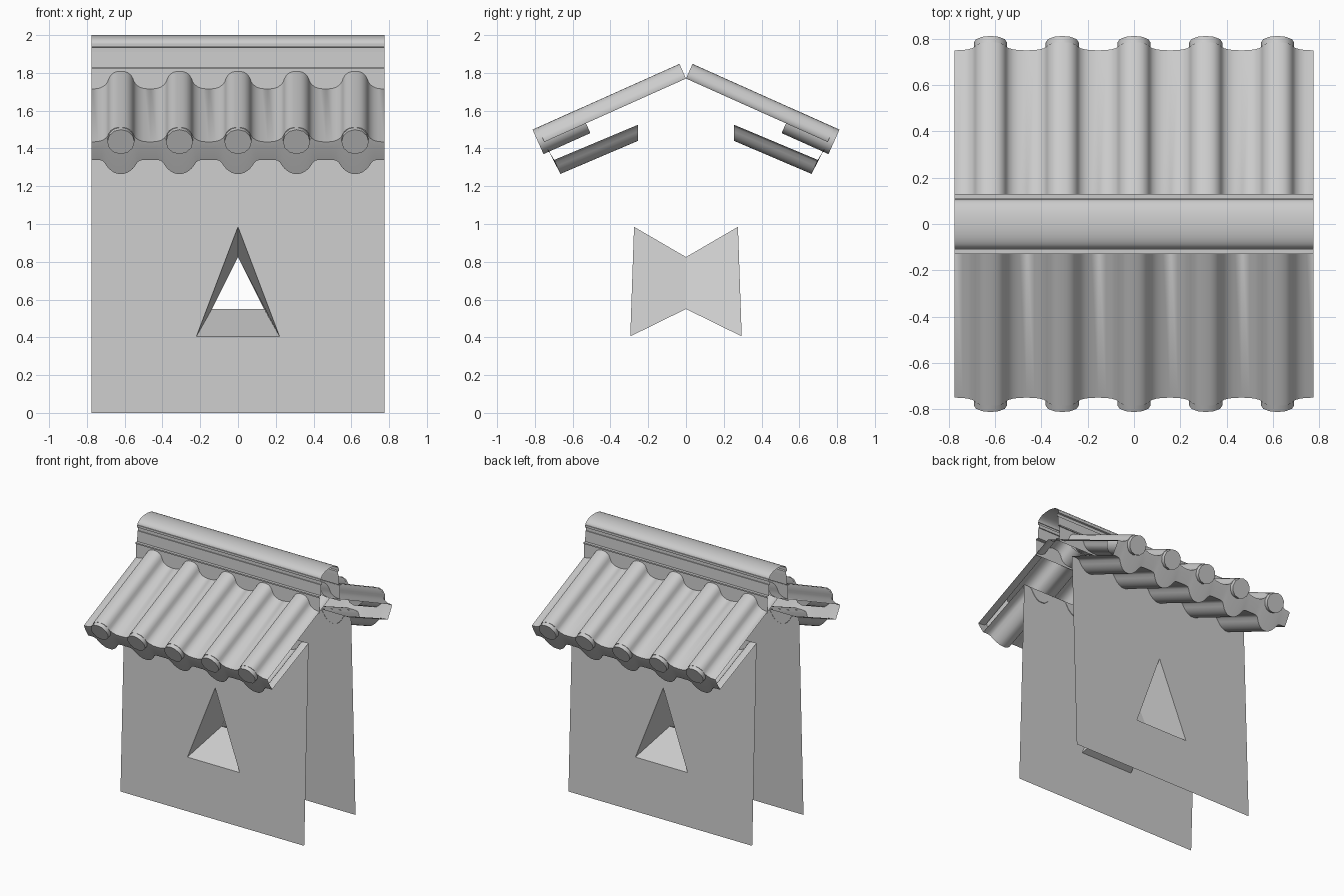
import bpy
from math import cos, sin, pi, radians

if "Cube" in bpy.data.objects:
    bpy.data.objects.remove(bpy.data.objects["Cube"])

HALF = 0.775            # half length of the wall section
PITCH = 0.31            # spacing of the tile rolls
ROLLS = [i * PITCH for i in range(-2, 3)]
CA, SA = 0.9126, 0.4088  # roof slope (about 24 degrees)


def make(name, verts, faces, smooth=True):
    """Mesh for the front half, mirrored to the back."""
    me = bpy.data.meshes.new(name)
    me.from_pydata(verts, [], faces)
    me.update()
    ob = bpy.data.objects.new(name, me)
    bpy.context.collection.objects.link(ob)
    if smooth:
        for p in me.polygons:
            p.use_smooth = True
        me.set_sharp_from_angle(angle=radians(35))
    mod = ob.modifiers.new("front_to_back", 'MIRROR')
    mod.use_axis = (False, True, False)
    return ob


def sheet(name, rows):
    """Surface lofted through rows of points."""
    n = len(rows[0])
    faces = [(i * n + j, (i + 1) * n + j, (i + 1) * n + j + 1, i * n + j + 1)
             for i in range(len(rows) - 1) for j in range(n - 1)]
    return make(name, [p for r in rows for p in r], faces)


def slope(x, s, n):
    """s runs down the front roof slope, n is height above it."""
    return (x, -(s * CA + n * SA), 1.77 - s * SA + n * CA)


def wave(half):
    """Repeat a symmetric half profile (x, n) at every roll."""
    full = [(-x, n) for x, n in half] + [(x, n) for x, n in half[-2::-1]]
    out = []
    for k, c in enumerate(ROLLS):
        out += [(c + x, n) for x, n in (full if k == 0 else full[1:])]
    return out


# Roof tiles: rounded rolls with shallow pans between
roll = [(0.155, 0.0), (0.12, 0.003), (0.098, 0.01), (0.08, 0.022), (0.07, 0.035),
        (0.064, 0.05), (0.053, 0.067), (0.036, 0.079), (0.018, 0.084), (0, 0.085)]
top = wave(roll)
sheet("roof_tiles", [[slope(x, s, n) for x, n in top] for s in (0.0, 0.822)])

# Scalloped drip tiles: front face and underside back to the wall
drop = [(0.155, 0), (0.12, 0), (0.1, -0.003), (0.088, -0.014), (0.075, -0.035),
        (0.064, -0.05), (0.05, -0.063), (0.034, -0.074), (0.017, -0.08), (0, -0.081)]
low = wave(drop)
lip_top = [slope(x, 0.822, n) for x, n in top]
lip = [slope(x, 0.822, -0.03) for x, n in low]
front = [slope(x, 0.813, n - 0.108) for x, n in low]
back = [(x, -0.255, 1.525 + n * 1.05) for x, n in low]
sheet("drip_tile_front", [lip_top, lip, front])
sheet("drip_tile_underside", [front, back])

# Round end tiles at the eaves
SIDES = 12
for k, c in enumerate(ROLLS):
    ring = [(c + 0.072 * cos(2 * pi * i / SIDES), 0.0144 + 0.071 * sin(2 * pi * i / SIDES))
            for i in range(SIDES)]
    verts = [slope(x, s, n) for s in (0.852, 0.58) for x, n in ring]
    faces = [tuple(range(SIDES))]
    faces += [(i, i + SIDES, (i + 1) % SIDES + SIDES, (i + 1) % SIDES) for i in range(SIDES)]
    make("end_tile_%d" % (k + 1), verts, faces)

# Ridge: rounded cap, neck, ledge and base course
ridge = [(0.105 * sin(a), 1.955 + 0.045 * cos(a)) for a in [i * pi / 16 for i in range(9)]]
ridge += [(0.11, 1.955), (0.11, 1.938), (0.098, 1.935), (0.098, 1.91), (0.105, 1.91),
          (0.108, 1.83), (0.13, 1.83), (0.13, 1.82), (0.122, 1.82), (0.125, 1.70)]
sheet("ridge", [[(-HALF, -y, z), (HALF, -y, z)] for y, z in ridge])


# Wall face, slightly battered, with a triangular opening
def wall_y(z):
    return -(0.309 - 0.0345 * z)


outline = [(-HALF, 0), (HALF, 0), (HALF, 1.525), (-HALF, 1.525)]
opening = [(-0.22, 0.405), (0.22, 0.405), (0, 0.985)]
make("wall", [(x, wall_y(z), z) for x, z in outline + opening],
     [(0, 1, 5, 4), (1, 2, 6, 5), (2, 3, 6), (3, 0, 4, 6)], smooth=False)

# Window reveal narrowing to the middle of the wall
inner = [(-0.138, 0, 0.55), (0.138, 0, 0.55), (0, 0, 0.825)]
make("window_reveal", [(x, wall_y(z), z) for x, z in opening] + inner,
     [(0, 1, 4, 3), (1, 2, 5, 4), (2, 0, 3, 5)], smooth=False)
